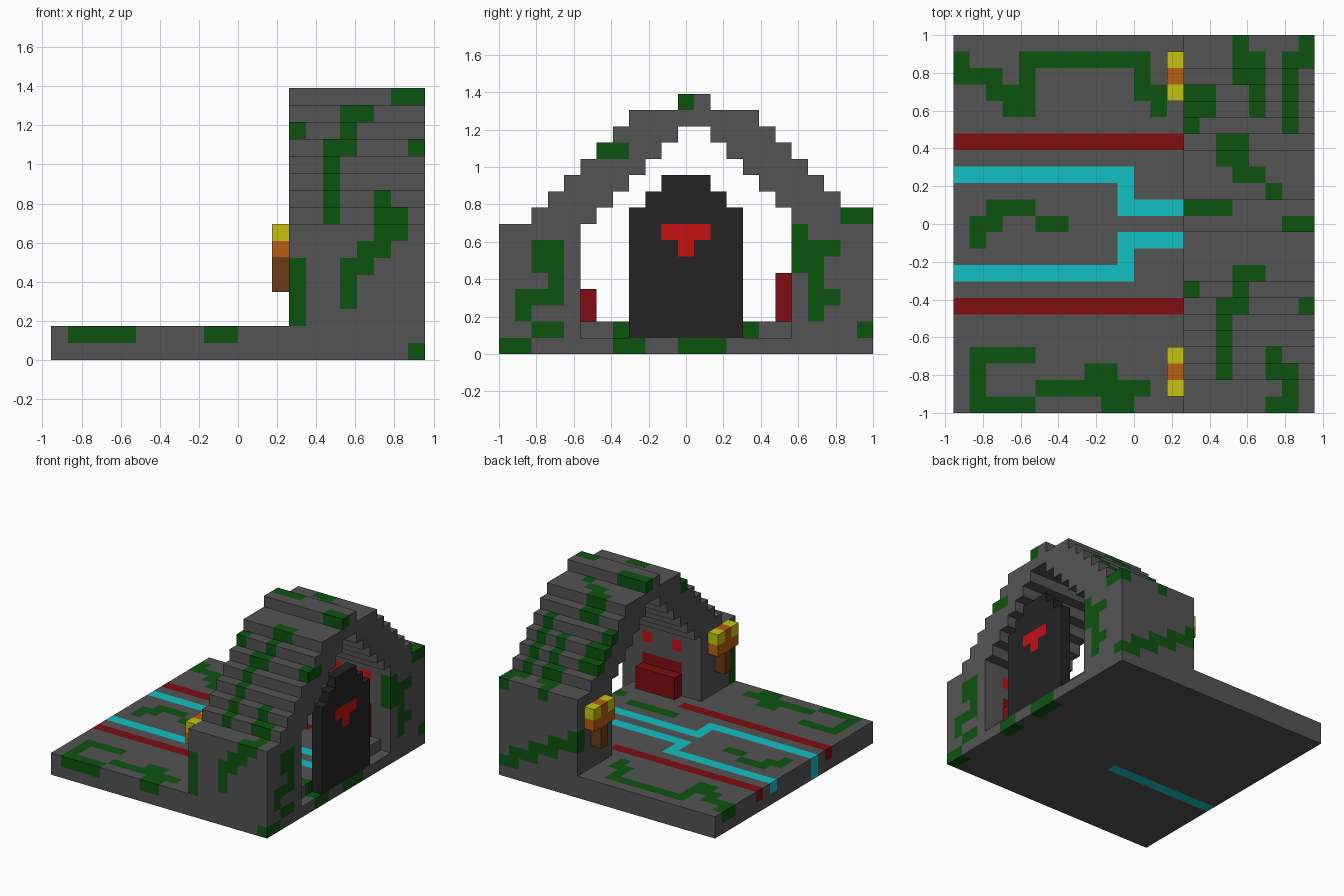
import bpy, bmesh
from mathutils import Vector

cube = bpy.data.objects.get("Cube")
if cube:
    bpy.data.objects.remove(cube, do_unlink=True)

V = 2 / 23                           # edge of one block
ORIGIN = Vector((-11 * V, -1, 0))    # corner of the 22 x 23 x 16 block grid

COLOURS = {
    "stone": (0.088, 0.088, 0.088), "moss": (0.004, 0.086, 0.005),
    "cyan": (0.006, 0.53, 0.54), "dark red": (0.21, 0.004, 0.005),
    "bright red": (0.55, 0.005, 0.006), "black": (0.017, 0.017, 0.017),
    "yellow": (0.56, 0.54, 0.005), "orange": (0.48, 0.11, 0.006),
    "brown": (0.15, 0.043, 0.006),
}
MATERIALS = {}
for label, rgb in COLOURS.items():
    m = bpy.data.materials.new(label)
    m.use_nodes = True
    m.diffuse_color = (*rgb, 1)
    m.node_tree.nodes["Principled BSDF"].inputs["Base Color"].default_value = (*rgb, 1)
    MATERIALS[label] = m


def box(i, j, k):
    """Block positions in inclusive ranges; a single number is one block."""
    rng = [range(a, a + 1) if isinstance(a, int) else range(a[0], a[1] + 1) for a in (i, j, k)]
    return [(x, y, z) for x in rng[0] for y in rng[1] for z in rng[2]]


def fill(cells, colour, *ranges):
    for c in box(*ranges):
        cells[c] = colour


def paint(cells, colour, *ranges):
    """Recolour only the blocks that exist."""
    for c in box(*ranges):
        if c in cells:
            cells[c] = colour


def build(name, cells):
    """Skin a set of coloured blocks with outside faces only."""
    bm = bmesh.new()
    verts = {}
    slots = sorted(set(cells.values()))
    for c, colour in cells.items():
        for axis in range(3):
            u, w = (axis + 1) % 3, (axis + 2) % 3
            for side in (0, 1):
                n = list(c)
                n[axis] += 2 * side - 1
                if tuple(n) in cells:
                    continue
                ring = []
                for du, dw in ((0, 0), (1, 0), (1, 1), (0, 1)):
                    p = list(c)
                    p[axis] += side
                    p[u] += du
                    p[w] += dw
                    p = tuple(p)
                    if p not in verts:
                        verts[p] = bm.verts.new(ORIGIN + Vector(p) * V)
                    ring.append(verts[p])
                face = bm.faces.new(ring if side else ring[::-1])
                face.material_index = slots.index(colour)
    mesh = bpy.data.meshes.new(name)
    bm.to_mesh(mesh)
    bm.free()
    for s in slots:
        mesh.materials.append(MATERIALS[s])
    obj = bpy.data.objects.new(name, mesh)
    bpy.context.collection.objects.link(obj)
    return obj


# Floor slab with a lowered sill at the doorway
floor = {}
fill(floor, "stone", (0, 21), (0, 22), (0, 1))
for c in box(21, (5, 17), 1):
    del floor[c]
# Moss on the floor: i, j ranges of the upper layer
for i, j in [(0, (20, 21)), ((0, 2), 20), ((2, 4), 19), ((3, 4), 18), (4, (20, 21)),
             ((4, 11), 21), (11, (19, 20)), (12, (18, 19)),
             ((2, 4), 12), ((1, 2), 11), (1, 10), ((5, 6), 11),
             ((1, 4), 3), (1, (1, 2)), ((1, 4), 0), ((5, 11), 1), ((8, 9), 2), ((9, 10), 0),
             ((14, 18), 8), (20, 7), (20, 15), (21, (2, 3)), ((20, 21), 22)]:
    paint(floor, "moss", i, j, 1)
for j in [(0, 1), (7, 8), (11, 13)]:
    paint(floor, "moss", 21, j, 0)
# Red lines and stepped cyan channels
for j in (6, 16):
    paint(floor, "dark red", (0, 14), j, 1)
for outer, bend, inner in ((8, (8, 10), 10), (14, (12, 14), 12)):
    paint(floor, "cyan", (0, 10), outer, 1)
    paint(floor, "cyan", 10, bend, 1)
    paint(floor, "cyan", (10, 20), inner, 1)
paint(floor, "cyan", (0, 10), 8, 0)
build("floor", floor)

# Stepped arch: bottom and top block level of each column across y
TOPS = [8, 8, 9, 10, 11, 12, 13, 14, 15, 15, 15, 16,
        16, 15, 15, 15, 14, 13, 12, 11, 10, 9, 9]
CEILING = [2] * 5 + [8, 9, 10, 11, 12, 13, 14, 14, 13, 12, 11, 10, 9] + [2] * 5
arch = {}
for j, (low, top) in enumerate(zip(CEILING, TOPS)):
    fill(arch, "stone", (14, 21), j, (low, top - 1))
# Moss on the roof steps: i range, j range, painted on the top block
for i, js in [(17, (22, 22)), ((17, 18), (20, 21)), (18, (18, 19)), ((20, 21), (21, 21)),
              (21, (22, 22)), (20, (17, 20)), ((14, 15), (18, 19)), (14, (17, 17)),
              ((16, 17), (15, 16)), ((17, 18), (14, 14)), (19, (13, 13)),
              ((14, 16), (12, 12)), ((20, 21), (11, 11)), ((17, 18), (8, 8)),
              (14, (7, 7)), (17, (7, 7)), ((16, 17), (6, 6)), (21, (6, 6)), (16, (2, 5)),
              ((19, 20), (0, 0)), (20, (1, 1)), ((19, 20), (2, 2)), (19, (3, 3))]:
    for j in range(js[0], js[1] + 1):
        paint(arch, "moss", i, j, TOPS[j] - 1)
# Moss on the front wall
for i, k in [((18, 19), 6), ((17, 18), 5), (17, (3, 4)), (14, (2, 5))]:
    paint(arch, "moss", i, 0, k)
# Moss on the doorway side
for j, k in [((2, 3), (5, 6)), (3, 4), ((1, 3), 3), (1, 2), (7, 12), (18, (5, 7)),
             ((19, 20), 6), (19, (2, 5)), (20, 3), ((21, 22), 8)]:
    paint(arch, "moss", 21, j, k)
# Moss climbing the back wall
for i, k in [(20, 2), (19, 2), (18, (2, 3)), (17, 3), (16, (3, 4)), (15, 4), (14, (4, 5))]:
    paint(arch, "moss", i, 22, k)
# Red marks on the inner walls
for j, k in ((4, 6), (18, 7)):
    for i in (16, 19):
        paint(arch, "bright red", i, j, k)
paint(arch, "dark red", (16, 19), 4, 4)
build("arch", arch)

# Dark door slab with a red emblem
door = {}
for j, top in zip(range(8, 15), (8, 9, 10, 10, 10, 9, 8)):
    fill(door, "black", 21, j, (1, top))
paint(door, "bright red", 21, (10, 12), 7)
paint(door, "bright red", 21, 11, 6)
build("door", door)

# Red chests against the inner walls
for name, j, top in (("front_chest", 5, 3), ("back_chest", 17, 4)):
    chest = {}
    fill(chest, "dark red", (16, 19), j, (2, top))
    build(name, chest)

# Wall torches
for name, j in (("front_torch", 2), ("back_torch", 20)):
    torch = {}
    fill(torch, "brown", 13, j, (4, 5))
    fill(torch, "orange", 13, (j - 1, j + 1), 6)
    fill(torch, "yellow", 13, (j - 1, j + 1), 7)
    paint(torch, "orange", 13, j, 7)
    build(name, torch)
